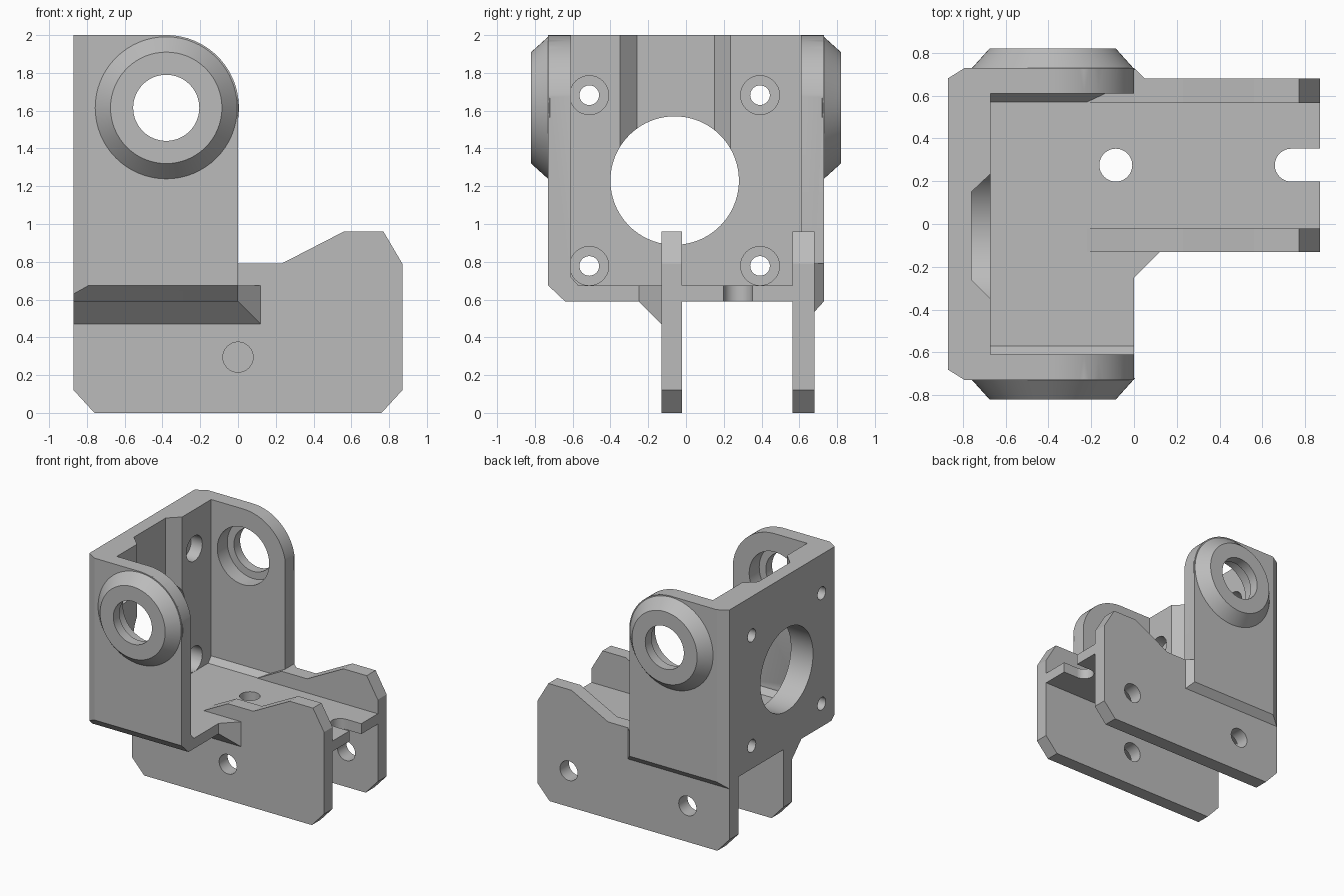
import bpy, bmesh, math
from mathutils import Matrix, Vector

cube = bpy.data.objects.get("Cube")
if cube:
    bpy.data.objects.remove(cube, do_unlink=True)

grey = bpy.data.materials.new("grey plastic")
grey.use_nodes = True
colour = (0.5, 0.5, 0.5, 1)
grey.diffuse_color = colour
grey.node_tree.nodes["Principled BSDF"].inputs["Base Color"].default_value = colour


def finish(bm, name):
    bmesh.ops.recalc_face_normals(bm, faces=bm.faces)
    mesh = bpy.data.meshes.new(name)
    bm.to_mesh(mesh)
    bm.free()
    mesh.materials.append(grey)
    ob = bpy.data.objects.new(name, mesh)
    bpy.context.collection.objects.link(ob)
    return ob


def hull(name, points):
    bm = bmesh.new()
    for p in points:
        bm.verts.new(p)
    bmesh.ops.convex_hull(bm, input=bm.verts)
    bmesh.ops.dissolve_limit(bm, angle_limit=0.01, verts=bm.verts, edges=bm.edges)
    return finish(bm, name)


def prism(name, profile, axis, lo, hi):
    """Extrude a 2D profile along an axis; the profile uses the other two axes in order."""
    def place(p, d):
        q = list(p)
        q.insert("xyz".index(axis), d)
        return q
    bm = bmesh.new()
    face = bm.faces.new([bm.verts.new(place(p, lo)) for p in profile])
    out = bmesh.ops.extrude_face_region(bm, geom=[face])
    move = Vector(place((0, 0), hi - lo))
    bmesh.ops.translate(bm, vec=move, verts=[v for v in out["geom"] if isinstance(v, bmesh.types.BMVert)])
    return finish(bm, name)


def rod(name, axis, centre, r1, r2=None, depth=1.0, sides=64):
    """Cylinder or cone; r1 is at the negative end of the axis."""
    bm = bmesh.new()
    bmesh.ops.create_cone(bm, cap_ends=True, segments=sides, radius1=r1,
                          radius2=r1 if r2 is None else r2, depth=depth)
    turn = Vector((0, 0, 1)).rotation_difference(Vector([float(a == axis) for a in "xyz"]))
    bmesh.ops.transform(bm, matrix=Matrix.Translation(centre) @ turn.to_matrix().to_4x4(), verts=bm.verts)
    return finish(bm, name)


def combine(target, tool, operation):
    mod = target.modifiers.new(operation.lower(), "BOOLEAN")
    mod.operation, mod.solver, mod.object = operation, "EXACT", tool
    bpy.context.view_layer.objects.active = target
    bpy.ops.object.modifier_apply(modifier=mod.name)
    bpy.data.objects.remove(tool, do_unlink=True)


def box(name, x0, x1, y0, y1, z0, z1):
    return hull(name, [(x, y, z) for x in (x0, x1) for y in (y0, y1) for z in (z0, z1)])


# Upper cradle: chamfered outer block
bottom = [(-.87, -.64), (0, -.64), (0, .73), (-.79, .73), (-.87, .68)]
top = [(-.87, -.68), (-.79, -.73), (0, -.73), (0, .73), (-.79, .73), (-.87, .68)]
bracket = hull("bracket", [(*p, .59) for p in bottom] + [(*p, .675) for p in top[1:3]]
               + [(-.87, -.68, .63)] + [(*p, 2) for p in top])

# Rounded arm outline
px, pz, pr = -.38, 1.615, .385
arc = [(px + pr * math.cos(math.pi * i / 48), pz + pr * math.sin(math.pi * i / 48)) for i in range(25)]
outline = [(-1, .4), (px + pr, .4)] + arc + [(-1, 2)]
combine(bracket, prism("arm_outline", outline, "y", -1, 1), "INTERSECT")

# Open inside with chamfered feet
inside = [(-.57, .675), (-.61, .72), (-.61, 2.5), (.61, 2.5), (.61, .72), (.57, .675)]
combine(bracket, prism("inside", inside, "x", -.67, 1), "DIFFERENCE")

# Pivot bosses on the outside of both arms
for side in (-1, 1):
    wide, narrow = pr, pr - .09
    radii = (narrow, wide) if side < 0 else (wide, narrow)
    combine(bracket, rod("boss", "y", (px, side * .77, pz), *radii, depth=.1), "UNION")

# Floor tongue, gussets and rails
combine(bracket, box("tongue", -.5, .87, -.1, .62, .59, .675), "UNION")
combine(bracket, hull("front_gusset", [(x, y, z) for x0, y, z0 in ((.12, -.13, .47), (0, -.25, .59), (.12, -.1, .47))
                                       for x in (-.87, x0) for z in (z0, .675)]), "UNION")
combine(bracket, hull("back_gusset", [(-.87, .68, .535), (.05, .68, .535), (-.79, .73, .59), (0, .73, .59),
                                      (.05, .68, .79), (0, .73, .79), (-.79, .73, .79), (-.87, .68, .79),
                                      (-.87, .62, .535), (.05, .62, .535), (-.87, .62, .79), (.05, .62, .79)]), "UNION")
rail = [(-.87, .12), (-.76, 0), (.76, 0), (.87, .12), (.87, .79), (.77, .96),
        (.56, .96), (.23, .79), (0, .79), (-.22, .675), (-.87, .675)]
for y0, y1, holes in ((-.13, -.02, (0,)), (.565, .68, (-.49, .585))):
    side_rail = prism("rail", rail, "y", y0, y1)
    for x in holes:
        combine(side_rail, rod("rail_hole", "y", (x, y0, .295), .08, sides=32), "DIFFERENCE")
    combine(bracket, side_rail, "UNION")

# Pivot holes with wider pockets on the inside
combine(bracket, rod("pivot_hole", "y", (px, 0, pz), .175, depth=3), "DIFFERENCE")
combine(bracket, rod("pivot_pocket", "y", (px, 0, pz), .235, depth=1.48), "DIFFERENCE")

# Back plate: cable channel, large opening and four counterbored screw holes
cy, cz = -.06, 1.23
channel = [(-.76, -.26), (-.76, .15), (-.67, .235), (-.6, .235), (-.6, -.35), (-.67, -.35)]
combine(bracket, prism("channel", channel, "z", cz, 2.2), "DIFFERENCE")
combine(bracket, rod("opening", "x", (-.8, cy, cz), .34, depth=.5, sides=96), "DIFFERENCE")
for sy in (-1, 1):
    for sz in (-1, 1):
        y, z = cy + sy * .452, cz + sz * .452
        combine(bracket, rod("screw_hole", "x", (-.8, y, z), .052, depth=.5, sides=32), "DIFFERENCE")
        combine(bracket, rod("counterbore", "x", (-.67, y, z), .103, depth=.2, sides=32), "DIFFERENCE")

# Floor hole and end slot
combine(bracket, rod("floor_hole", "z", (-.085, .275, .63), .077, depth=.3, sides=32), "DIFFERENCE")
combine(bracket, rod("slot_end", "z", (.735, .275, .63), .077, depth=.3, sides=32), "DIFFERENCE")
combine(bracket, box("slot", .735, 1, .198, .352, .5, .8), "DIFFERENCE")

# Smooth round surfaces, crisp edges
bpy.ops.object.select_all(action="DESELECT")
bracket.select_set(True)
bpy.context.view_layer.objects.active = bracket
bpy.ops.object.shade_smooth_by_angle(angle=math.radians(25))
